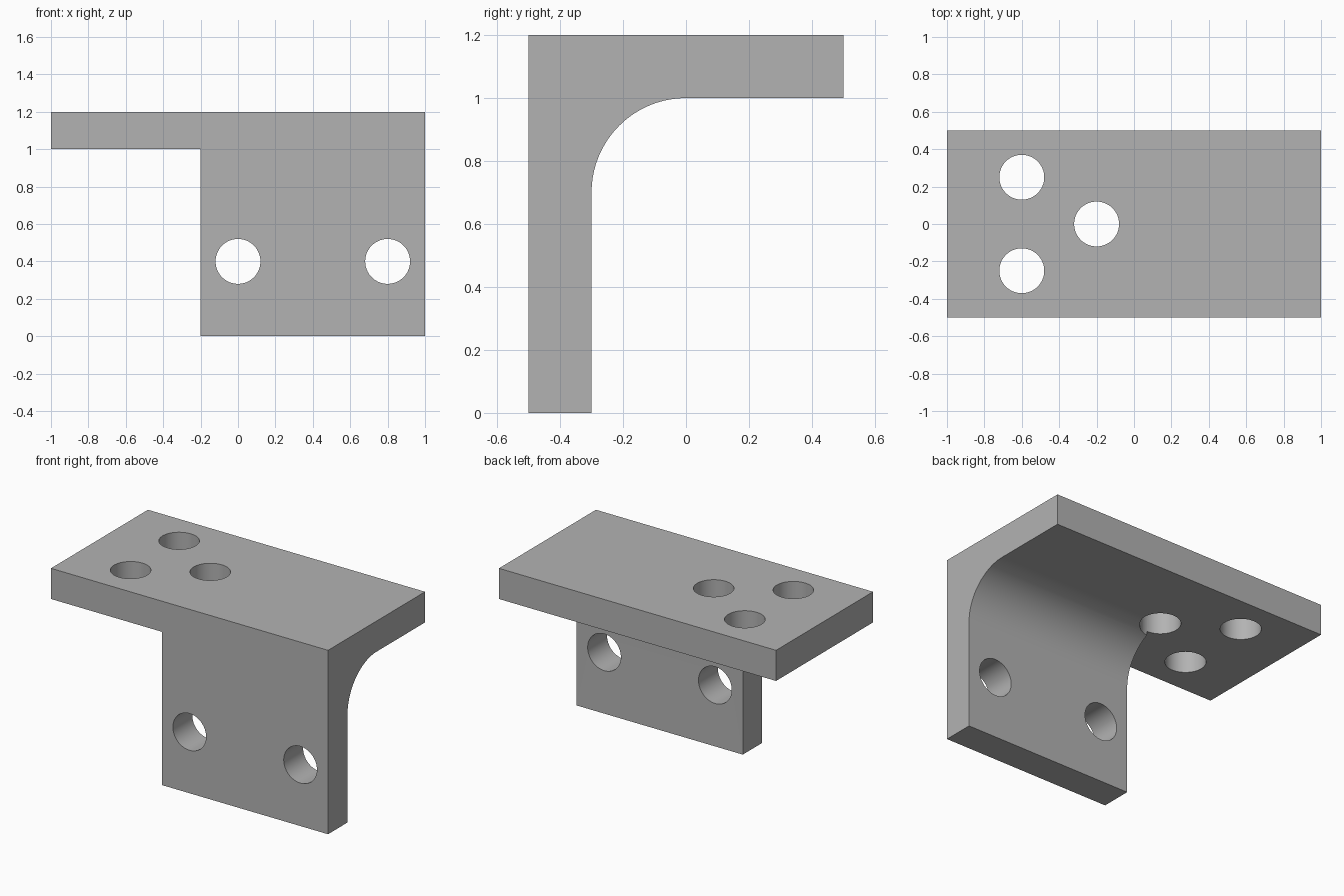
import bpy, bmesh, math
from mathutils import Matrix, Vector

if "Cube" in bpy.data.objects:
    bpy.data.objects.remove(bpy.data.objects["Cube"], do_unlink=True)

THICK, HEIGHT, FILLET, HOLE = 0.2, 1.2, 0.3, 0.12
FRONT, BACK = -0.5, 0.5
UNDER = HEIGHT - THICK          # underside of the top plate

grey = bpy.data.materials.new("plain grey")
grey.use_nodes = True
grey.diffuse_color = (0.45, 0.45, 0.45, 1)
grey.node_tree.nodes["Principled BSDF"].inputs["Base Color"].default_value = grey.diffuse_color


def add_object(name, bm):
    bmesh.ops.recalc_face_normals(bm, faces=bm.faces)
    mesh = bpy.data.meshes.new(name)
    bm.to_mesh(mesh)
    bm.free()
    mesh.materials.append(grey)
    obj = bpy.data.objects.new(name, mesh)
    bpy.context.collection.objects.link(obj)
    return obj


def box(name, low, high):
    bm = bmesh.new()
    low, high = Vector(low), Vector(high)
    size = Matrix.Diagonal(high - low).to_4x4()
    bmesh.ops.create_cube(bm, size=1, matrix=Matrix.Translation((low + high) / 2) @ size)
    return add_object(name, bm)


def drill(name, centre, axis):
    bm = bmesh.new()
    turn = Vector(axis).to_track_quat('Z', 'Y').to_matrix().to_4x4()
    bmesh.ops.create_cone(bm, cap_ends=True, segments=64, radius1=HOLE, radius2=HOLE,
                          depth=THICK * 2, matrix=Matrix.Translation(centre) @ turn)
    return add_object(name, bm)


def cut(target, cutter):
    cutter.hide_render = True
    mod = target.modifiers.new(cutter.name, 'BOOLEAN')
    mod.operation, mod.solver, mod.object = 'DIFFERENCE', 'EXACT', cutter
    bpy.context.view_layer.objects.active = target
    bpy.ops.object.modifier_apply(modifier=mod.name)
    bpy.data.objects.remove(cutter, do_unlink=True)


# Angle bracket: L profile with a rounded inner corner, extruded along x
steps = 32
wall_back = FRONT + THICK
profile = [(FRONT, 0), (FRONT, HEIGHT), (BACK, HEIGHT), (BACK, UNDER)]
for i in range(steps + 1):
    a = math.pi / 2 * (1 + i / steps)
    profile.append((round(wall_back + FILLET + FILLET * math.cos(a), 6),
                    round(UNDER - FILLET + FILLET * math.sin(a), 6)))
profile.append((wall_back, 0))

bm = bmesh.new()
end = bm.faces.new([bm.verts.new((-1, y, z)) for y, z in profile])
side = bmesh.ops.extrude_face_region(bm, geom=[end])
bmesh.ops.translate(bm, vec=(2, 0, 0),
                    verts=[v for v in side["geom"] if isinstance(v, bmesh.types.BMVert)])
bracket = add_object("angle_bracket", bm)

# The wall stops short, leaving the top plate overhanging on the right
cut(bracket, box("wall_notch", (-1.5, -1, -0.5), (-0.2, 1, UNDER)))

# Bolt holes through the wall and the top plate
for x in (0, 0.8):
    cut(bracket, drill("wall_hole", (x, FRONT + THICK / 2, 0.4), (0, 1, 0)))
for x, y in ((-0.6, 0.25), (-0.6, -0.25), (-0.2, 0)):
    cut(bracket, drill("plate_hole", (x, y, HEIGHT - THICK / 2), (0, 0, 1)))

# Smooth fillet and holes, crisp corners
bpy.ops.object.select_all(action='DESELECT')
bracket.select_set(True)
bpy.context.view_layer.objects.active = bracket
bpy.ops.object.shade_smooth_by_angle(angle=math.radians(30))
